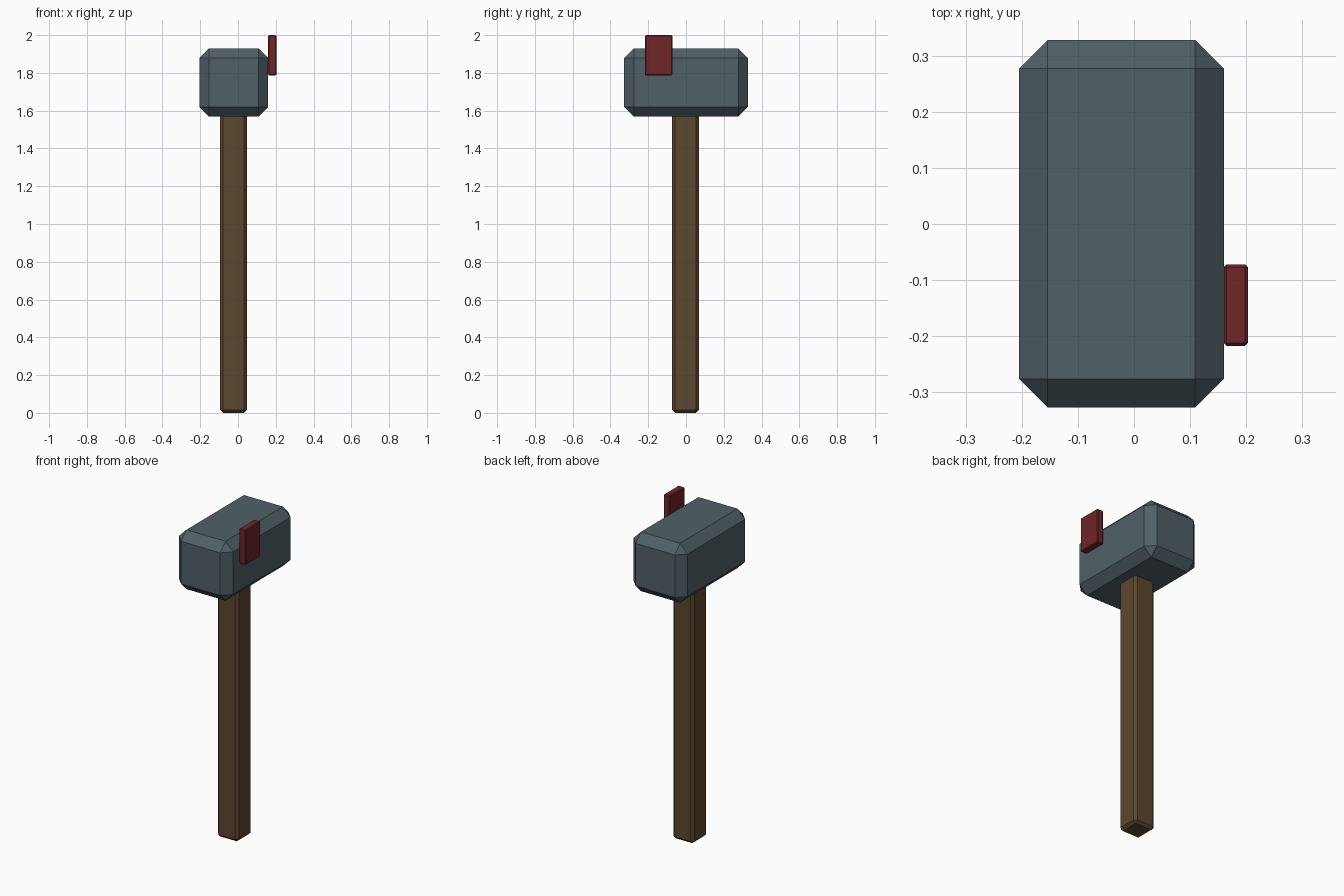
import bpy
from mathutils import Vector

if "Cube" in bpy.data.objects:
    bpy.data.objects.remove(bpy.data.objects["Cube"], do_unlink=True)


def material(name, rgb):
    mat = bpy.data.materials.new(name)
    mat.use_nodes = True
    color = (*rgb, 1.0)
    mat.diffuse_color = color
    mat.node_tree.nodes["Principled BSDF"].inputs["Base Color"].default_value = color
    return mat


def chamfered_box(name, low, high, chamfer, mat):
    """Box between two corners, with flat chamfered edges."""
    low, high = Vector(low), Vector(high)
    bpy.ops.mesh.primitive_cube_add(size=1, location=(low + high) / 2)
    obj = bpy.context.object
    obj.name = obj.data.name = name
    for vert in obj.data.vertices:
        vert.co *= high - low
    obj.data.materials.append(mat)
    bevel = obj.modifiers.new("chamfer", "BEVEL")
    bevel.width = chamfer
    bevel.segments = 1
    bevel.limit_method = "NONE"
    return obj


steel = material("blue grey steel", (0.080, 0.117, 0.136))
wood = material("brown wood", (0.108, 0.063, 0.028))
red = material("dark red", (0.156, 0.019, 0.021))

# Handle runs up into the head
chamfered_box("handle", (-0.095, -0.073, 0), (0.048, 0.069, 1.62), 0.016, wood)

# Block head
chamfered_box("hammer_head", (-0.205, -0.327, 1.569), (0.16, 0.328, 1.93), 0.051, steel)

# Small red tag on the left side of the head
chamfered_box("side_tag", (0.16, -0.217, 1.786), (0.203, -0.072, 2.0), 0.005, red)
